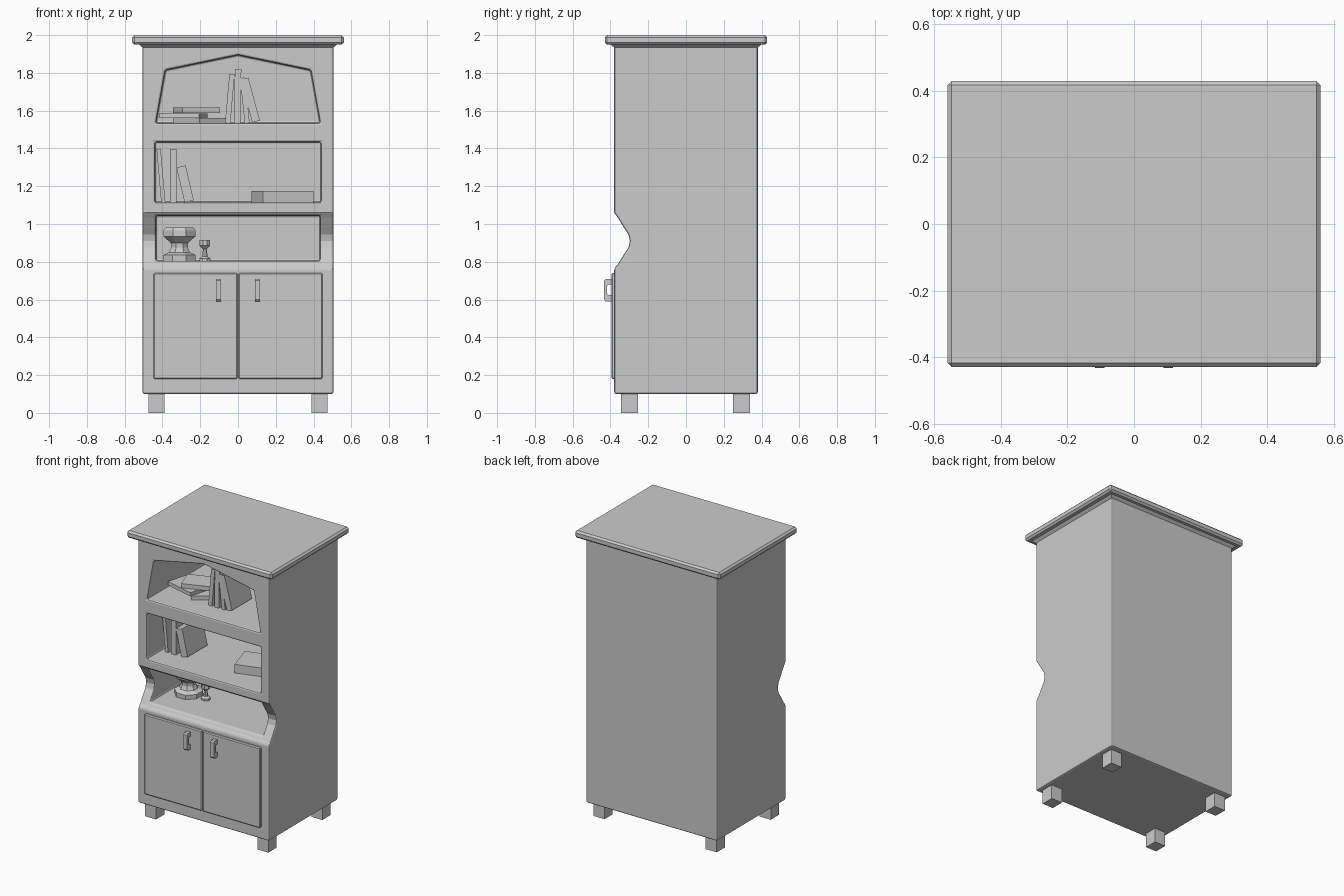
import bpy, bmesh
from math import radians, cos, sin, pi
from mathutils import Matrix

if "Cube" in bpy.data.objects:
    bpy.data.objects.remove(bpy.data.objects["Cube"])


def add_object(name, bm):
    bmesh.ops.recalc_face_normals(bm, faces=bm.faces)
    mesh = bpy.data.meshes.new(name)
    bm.to_mesh(mesh)
    bm.free()
    ob = bpy.data.objects.new(name, mesh)
    bpy.context.collection.objects.link(ob)
    return ob


def bevel(ob, width, segments=1, angle=40):
    m = ob.modifiers.new("edge_bevel", 'BEVEL')
    m.width, m.segments = width, segments
    m.limit_method, m.angle_limit = 'ANGLE', radians(angle)
    m.use_clamp_overlap = False


def box(name, x, y, z, width=0.0):
    """Box from (min, max) ranges."""
    bm = bmesh.new()
    bmesh.ops.create_cube(bm, size=1)
    for v in bm.verts:
        for i, (lo, hi) in enumerate((x, y, z)):
            v.co[i] = hi if v.co[i] > 0 else lo
    ob = add_object(name, bm)
    if width:
        bevel(ob, width)
    return ob


def prism(bm, pts, axis, lo, hi):
    """Extrude a profile: (y, z) points along x, or (x, z) points along y."""
    place = (lambda a, b, t: (t, a, b)) if axis == 'X' else (lambda a, b, t: (a, t, b))
    r0 = [bm.verts.new(place(a, b, lo)) for a, b in pts]
    r1 = [bm.verts.new(place(a, b, hi)) for a, b in pts]
    n = len(pts)
    bm.faces.new(r0)
    bm.faces.new(r1[::-1])
    for i in range(n):
        j = (i + 1) % n
        bm.faces.new((r0[i], r1[i], r1[j], r0[j]))


def slab_book(name, pos, size, lean=0, turn=0):
    """Book centred at pos; lean about y, turn about z (degrees)."""
    bm = bmesh.new()
    bmesh.ops.create_cube(bm, size=1)
    bmesh.ops.scale(bm, vec=size, verts=bm.verts)
    rot = Matrix.Rotation(radians(turn), 4, 'Z') @ Matrix.Rotation(radians(lean), 4, 'Y')
    bm.transform(Matrix.Translation(pos) @ rot)
    return add_object(name, bm)


def lathe(name, x, y, profile, sides=8):
    bm = bmesh.new()
    rings = [[bm.verts.new((x + r * cos(2 * pi * (i + .5) / sides),
                            y + r * sin(2 * pi * (i + .5) / sides), z))
              for i in range(sides)] for r, z in profile]
    bm.faces.new(rings[0])
    bm.faces.new(rings[-1])
    for a, b in zip(rings, rings[1:]):
        for i in range(sides):
            j = (i + 1) % sides
            bm.faces.new((a[i], a[j], b[j], b[i]))
    return add_object(name, bm)


# Cabinet carcass: side profile with the curved waist, openings cut out
waist = [(-.38, .765), (-.362, .785), (-.328, .84), (-.305, .875), (-.297, .91),
         (-.305, .945), (-.328, .98), (-.362, 1.035), (-.38, 1.06)]
bm = bmesh.new()
prism(bm, [(.38, .10), (-.38, .10)] + waist + [(-.38, 1.95), (.38, 1.95)], 'X', -.505, .505)
body = add_object("cabinet_body", bm)

bm = bmesh.new()
arch = [(-.435, 1.535), (.435, 1.535), (.385, 1.815), (0, 1.895), (-.385, 1.815)]
for pts in (arch,
            [(-.44, 1.115), (.44, 1.115), (.44, 1.435), (-.44, 1.435)],
            [(-.435, .805), (.435, .805), (.435, 1.045), (-.435, 1.045)]):
    prism(bm, pts, 'Y', -.6, .32)
cutter = add_object("shelf_cutter", bm)
cutter.hide_render = True
cut = body.modifiers.new("shelves", 'BOOLEAN')
cut.operation, cut.object, cut.solver = 'DIFFERENCE', cutter, 'EXACT'
bpy.context.view_layer.objects.active = body
bpy.ops.object.modifier_apply(modifier="shelves")
bpy.data.objects.remove(cutter)
bevel(body, .01, 2)

# Top board and the flared moulding beneath it
box("top_board", (-.56, .56), (-.43, .43), (1.95, 2.0), .012)
moulding = box("top_moulding", (-.53, .53), (-.405, .405), (1.93, 1.955))
for v in moulding.data.vertices:
    if v.co.z < 1.94:
        v.co.x *= .5 / .53
        v.co.y *= .375 / .405

# Feet, doors and handles, left and right
for side, s in (("left", -1), ("right", 1)):
    for end, y in (("front", (-.345, -.255)), ("back", (.25, .34))):
        box(f"{end}_{side}_foot", sorted((s * .39, s * .475)), y, (0, .11))
    box(f"{side}_door", sorted((s * .003, s * .447)), (-.395, -.37), (.18, .74), .006)
    bm = bmesh.new()
    prism(bm, [(-.39, .59), (-.425, .59), (-.433, .6), (-.433, .7), (-.425, .71), (-.39, .71),
               (-.39, .68), (-.41, .68), (-.417, .672), (-.417, .632), (-.41, .624), (-.39, .624)],
          'X', s * .103 - .014, s * .103 + .014)
    add_object(f"{side}_handle", bm)

# Books on the top shelf: loose pile, then standing row
slab_book("pile_book_1", (-.19, -.07, 1.548), (.20, .24, .026), 0, 35)
slab_book("pile_book_2", (-.29, -.12, 1.573), (.22, .17, .026), 0, -15)
slab_book("pile_book_3", (-.22, -.10, 1.602), (.21, .15, .03), 0, 20)
slab_book("upper_book_1", (-.043, -.12, 1.665), (.028, .22, .26), 5)
slab_book("upper_book_2", (-.002, -.12, 1.677), (.034, .22, .285), 1)
slab_book("upper_book_3", (.036, -.12, 1.655), (.026, .22, .24), -6)
slab_book("upper_book_4", (.065, -.12, 1.656), (.042, .22, .235), -15)

# Books on the middle shelf
slab_book("middle_book_1", (-.408, -.11, 1.256), (.022, .22, .285), -5)
slab_book("middle_book_2", (-.343, -.11, 1.255), (.036, .22, .285))
slab_book("middle_book_3", (-.28, -.11, 1.212), (.05, .22, .19), -13)
slab_book("lying_book", (.235, -.085, 1.145), (.28, .21, .06), 0, 17)

# Turned ornaments on the lower shelf
lathe("large_ornament", -.31, -.10,
      [(.093, .803), (.093, .835), (.06, .85), (.048, .875), (.05, .9), (.092, .935), (.092, .965), (.08, .982)])
lathe("small_ornament", -.175, -.105,
      [(.031, .803), (.031, .818), (.014, .828), (.012, .868), (.03, .885), (.03, .915)])
